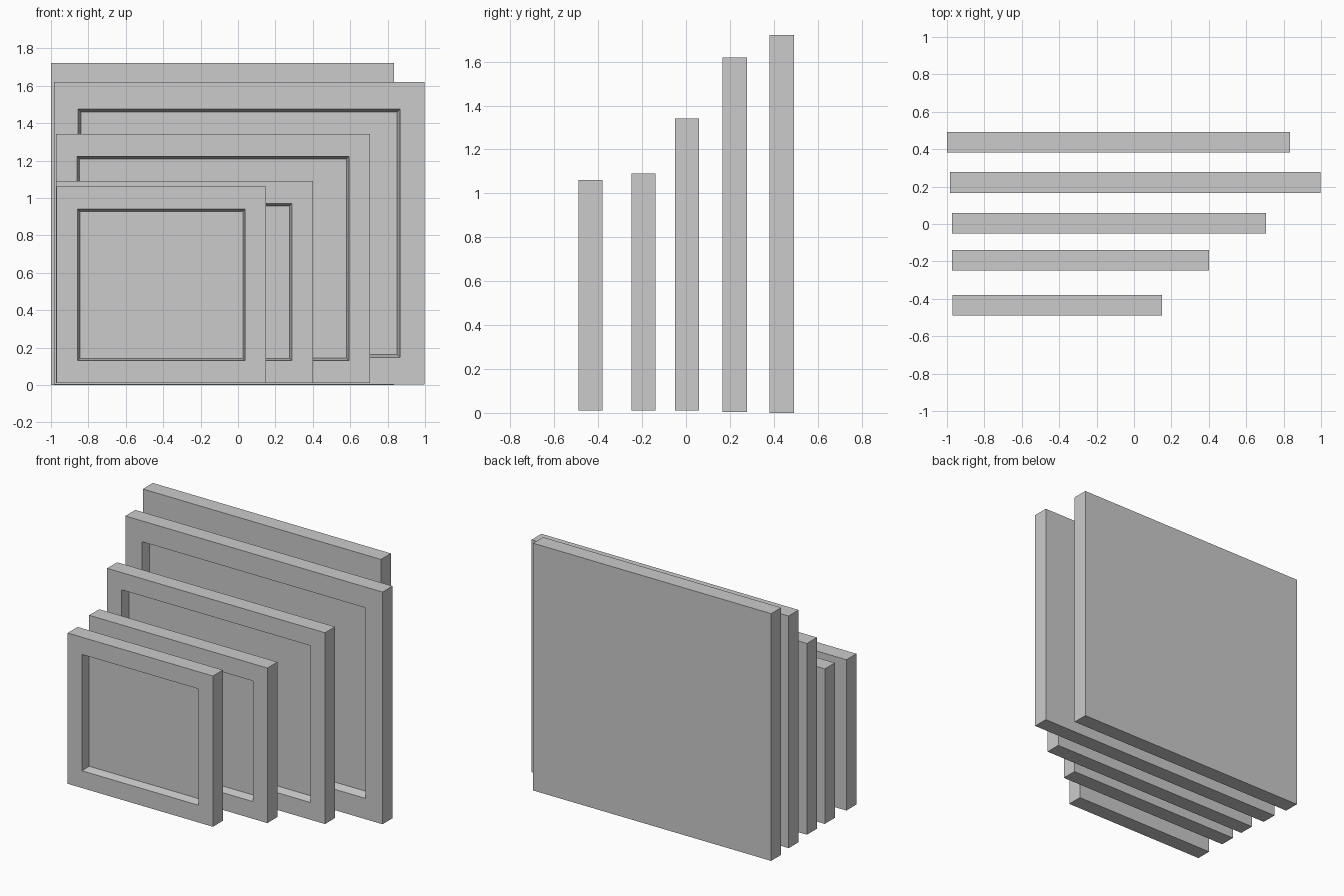
import bpy, bmesh

if "Cube" in bpy.data.objects:
    bpy.data.objects.remove(bpy.data.objects["Cube"])

DEPTH, RECESS = 0.11, 0.06


def picture_frame(name, x0, x1, z0, z1, y, border_x, border_z, taper):
    """Thick panel with a slightly tapered rectangular recess in its front."""
    bm = bmesh.new()
    bmesh.ops.create_cube(bm, size=1)
    w, h = x1 - x0, z1 - z0
    cx, cz = (x0 + x1) / 2, (z0 + z1) / 2
    for v in bm.verts:
        v.co = (cx + v.co.x * w, y + v.co.y * DEPTH, cz + v.co.z * h)
    bm.normal_update()
    front = min(bm.faces, key=lambda f: f.calc_center_median().y)

    # first inset makes the moulding, second one sinks the picture panel
    for bx, bz, dy in ((border_x, border_z, 0), (border_x + taper, border_z + taper, RECESS)):
        bmesh.ops.inset_individual(bm, faces=[front], thickness=0.01)
        for v in front.verts:
            v.co.x = x0 + bx if v.co.x < cx else x1 - bx
            v.co.z = z0 + bz if v.co.z < cz else z1 - bz
            v.co.y += dy
    bmesh.ops.recalc_face_normals(bm, faces=bm.faces)

    mesh = bpy.data.meshes.new(name)
    bm.to_mesh(mesh)
    bm.free()
    bpy.context.collection.objects.link(bpy.data.objects.new(name, mesh))


# row of frames, front to back
frames = [
    ("smallest_frame", -0.97, 0.15, 0.01, 1.06, -0.435, 0.112, 0.12, 0.012),
    ("small_frame", -0.973, 0.40, 0.01, 1.09, -0.193, 0.112, 0.12, 0.012),
    ("middle_frame", -0.973, 0.706, 0.01, 1.342, 0.004, 0.112, 0.12, 0.013),
    ("wide_frame", -0.985, 0.997, 0.003, 1.62, 0.222, 0.13, 0.145, 0.016),
    ("tall_frame", -1.0, 0.834, 0.0, 1.722, 0.436, 0.13, 0.17, 0.016),
]
for f in frames:
    picture_frame(*f)
